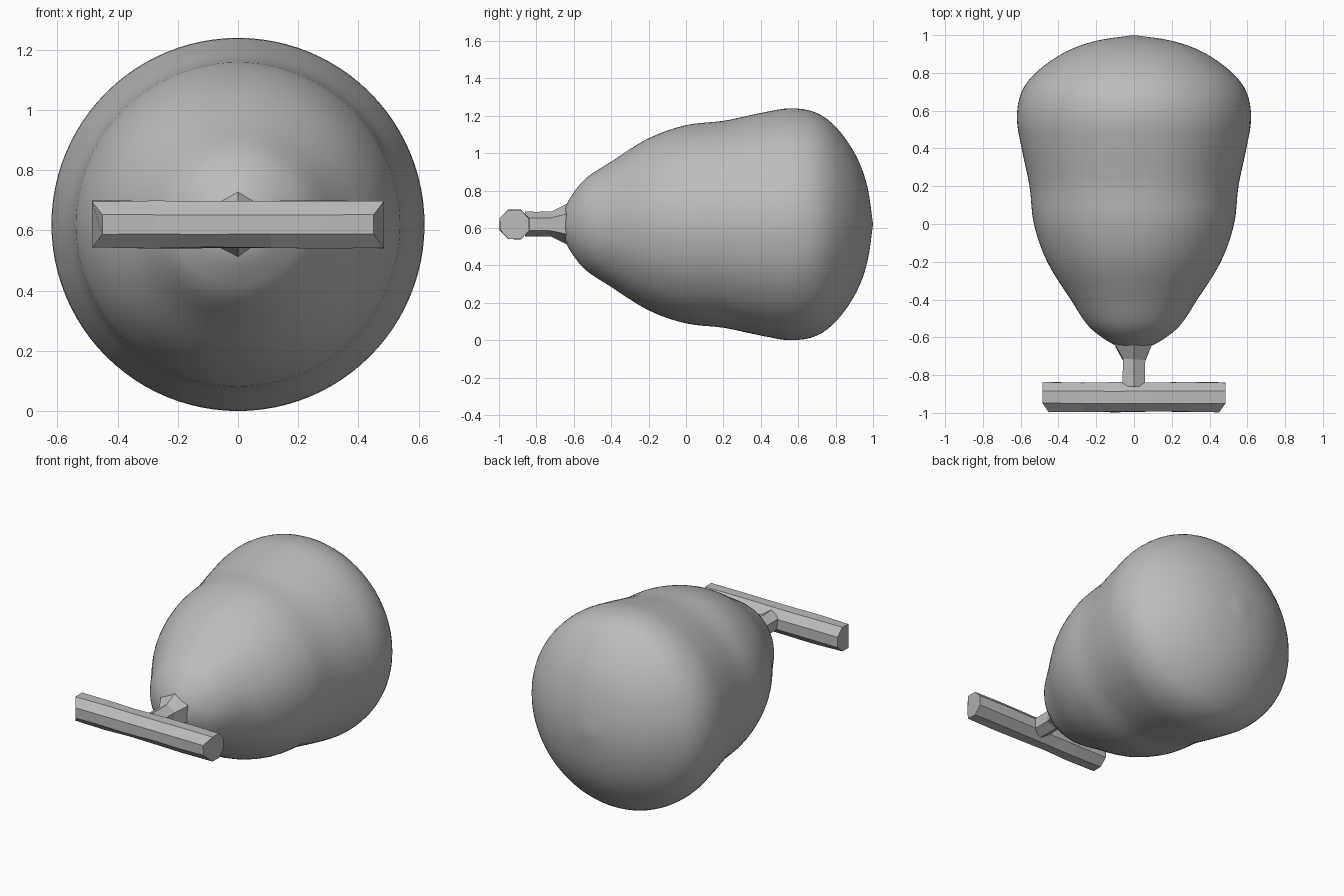
import bpy, bmesh, math, random
from mathutils import Vector, Matrix

random.seed(4)
AXIS_Z = 0.62

default = bpy.data.objects.get("Cube")
if default:
    bpy.data.objects.remove(default, do_unlink=True)

grey = bpy.data.materials.new("plain grey")
grey.use_nodes = True
colour = (0.5, 0.5, 0.5, 1)
grey.diffuse_color = colour
grey.node_tree.nodes["Principled BSDF"].inputs["Base Color"].default_value = colour


def smooth_profile(points, steps):
    """Catmull-Rom curve through (position, radius) points."""
    pts = [Vector(p) for p in points]
    pts = [2 * pts[0] - pts[1]] + pts + [2 * pts[-1] - pts[-2]]
    out = []
    for a, b, c, d in zip(pts, pts[1:], pts[2:], pts[3:]):
        for i in range(steps):
            t = i / steps
            out.append(0.5 * (2 * b + (c - a) * t + (2 * a - 5 * b + 4 * c - d) * t**2
                              + (3 * b - a - 3 * c + d) * t**3))
    return out + [pts[-2]]


def lathe(name, profile, sides, turn=0.0, jitter=0.0, matrix=Matrix(), smooth=False):
    """Spin a (position, radius) profile around the y axis."""
    bm = bmesh.new()
    rings = []
    for k, (y, r) in enumerate(profile):
        if r < 0.001:
            rings.append([bm.verts.new((0, y, 0))] * sides)
            continue
        ring = []
        for i in range(sides):
            a = math.tau * i / sides + turn
            rr = r + random.uniform(-jitter, jitter * 0.3)
            yy = y
            if jitter and 0 < k < len(profile) - 1:
                yy += random.uniform(-jitter, jitter) * 2
            ring.append(bm.verts.new((rr * math.cos(a), yy, rr * math.sin(a))))
        rings.append(ring)
    for lo, hi in zip(rings, rings[1:]):
        for i in range(sides):
            j = (i + 1) % sides
            quad = list(dict.fromkeys((lo[i], lo[j], hi[j], hi[i])))
            bm.faces.new(quad)
    for ring in (rings[0], rings[-1]):
        if len(set(ring)) > 2:
            bm.faces.new(ring)
    bmesh.ops.recalc_face_normals(bm, faces=bm.faces)
    bm.transform(matrix)
    mesh = bpy.data.meshes.new(name)
    bm.to_mesh(mesh)
    bm.free()
    mesh.materials.append(grey)
    for face in mesh.polygons:
        face.use_smooth = smooth
    obj = bpy.data.objects.new(name, mesh)
    bpy.context.collection.objects.link(obj)
    return obj


centre = Matrix.Translation((0, 0, AXIS_Z))

# Rounded pear-like body lying along y
outline = [(-0.66, 0), (-0.645, 0.09), (-0.6, 0.17), (-0.53, 0.25), (-0.4, 0.335),
           (-0.2, 0.46), (0, 0.53), (0.2, 0.553), (0.4, 0.595), (0.56, 0.62),
           (0.7, 0.595), (0.81, 0.51), (0.91, 0.365), (0.97, 0.2), (1, 0)]
lathe("body", smooth_profile(outline, 4), 96, matrix=centre, smooth=True)

# Faceted neck, flaring where it meets the body
neck = [(-0.86, 0.07), (-0.8, 0.07), (-0.72, 0.068), (-0.645, 0.112), (-0.6, 0.1)]
lathe("neck", neck, 6, turn=math.pi / 2, jitter=0.006, matrix=centre)

# Roughly hewn crossbar along x
bar = [(x, 0.086) for x in (-0.485, -0.28, -0.1, 0.1, 0.28, 0.485)]
across = Matrix.Translation((0, -0.917, AXIS_Z)) @ Matrix.Rotation(-math.pi / 2, 4, "Z")
crossbar = lathe("crossbar", bar, 8, turn=math.pi / 8, jitter=0.005, matrix=across)

# Bevel the front edges of the bar ends inwards
for v in crossbar.data.vertices:
    if abs(v.co.x) > 0.48 and v.co.y < -0.98:
        v.co.x *= 0.93
